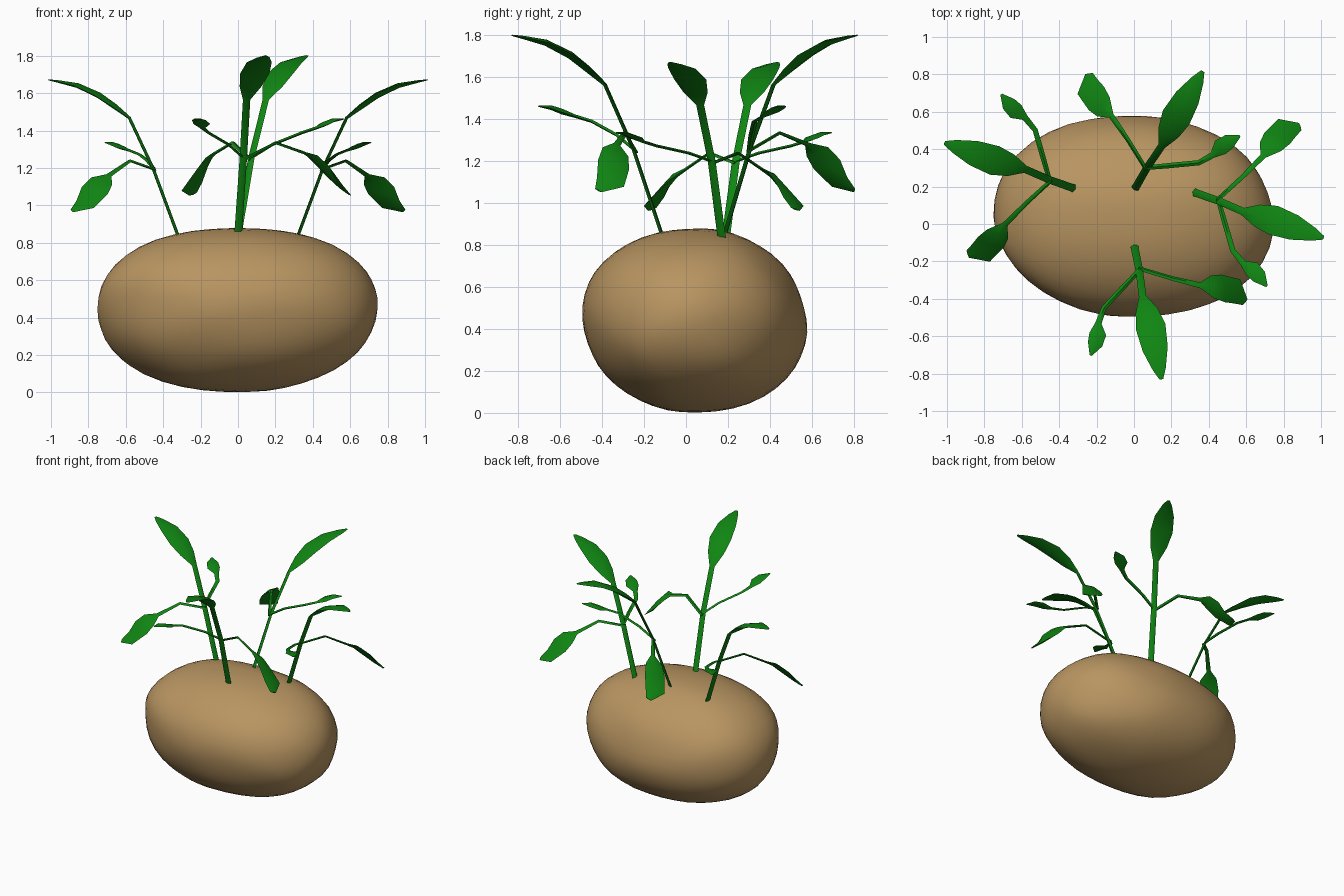
import bpy, bmesh, math
from mathutils import Vector, Matrix

cube = bpy.data.objects.get("Cube")
if cube:
    bpy.data.objects.remove(cube, do_unlink=True)


def material(name, rgb):
    m = bpy.data.materials.new(name)
    m.use_nodes = True
    m.diffuse_color = (*rgb, 1)
    m.node_tree.nodes["Principled BSDF"].inputs["Base Color"].default_value = (*rgb, 1)
    return m


skin = material("tan_skin", (0.48, 0.30, 0.12))
green = material("leaf_green", (0.005, 0.235, 0.006))


def finish(name, bm, mat, angle):
    bmesh.ops.recalc_face_normals(bm, faces=bm.faces)
    mesh = bpy.data.meshes.new(name)
    bm.to_mesh(mesh)
    bm.free()
    mesh.materials.append(mat)
    ob = bpy.data.objects.new(name, mesh)
    bpy.context.collection.objects.link(ob)
    bpy.ops.object.select_all(action='DESELECT')
    ob.select_set(True)
    bpy.context.view_layer.objects.active = ob
    bpy.ops.object.shade_smooth_by_angle(angle=math.radians(angle))


# Tuber: a boxy ellipsoid with a few shallow flattened patches
bm = bmesh.new()
bmesh.ops.create_icosphere(bm, subdivisions=4, radius=1)
POWER = 2.2
dents = [(Vector(d).normalized(), depth) for d, depth in (
    ((0, 0.8, 0.6), 0.05), ((0.2, -0.8, -0.6), 0.04), ((0.75, 0.65, 0.1), 0.035),
    ((-0.7, -0.6, -0.3), 0.05), ((0.8, 0.2, -0.6), 0.03), ((0, -0.35, 0.93), 0.02))]
for v in bm.verts:
    p = v.co.normalized()
    r = sum(abs(c) ** POWER for c in p) ** (-1 / POWER)
    for d, depth in dents:
        t = max(0, (p.dot(d) - 0.7) / 0.3)
        r -= depth * t * t * (3 - 2 * t)
    v.co = Vector((p.x * 0.752, p.y * 0.54, p.z * 0.442)) * r + Vector((0, 0.042, 0.444))
finish("tuber", bm, skin, 60)

# Sprout strands: (forward, sideways, height, half width, half thickness)
MAIN = [(0, 0, -0.01, 0.021, 0.009), (0.143, 0, 0.41, 0.02, 0.009),
        (0.28, -0.01, 0.72, 0.02, 0.009), (0.36, -0.005, 0.79, 0.06, 0.016),
        (0.45, 0, 0.86, 0.08, 0.018), (0.57, 0, 0.92, 0.068, 0.015),
        (0.68, 0, 0.945, 0.035, 0.008), (0.735, 0, 0.955, 0.01, 0.003)]
RISING = [(0.14, 0, 0.41, 0.012, 0.008), (0.206, -0.093, 0.48, 0.014, 0.008),
          (0.30, -0.225, 0.545, 0.014, 0.008), (0.374, -0.27, 0.57, 0.017, 0.008),
          (0.43, -0.285, 0.59, 0.045, 0.013), (0.48, -0.31, 0.61, 0.04, 0.011),
          (0.535, -0.345, 0.617, 0.006, 0.003)]
DROOPING = [(0.13, 0, 0.40, 0.012, 0.008), (0.216, 0.16, 0.49, 0.013, 0.008),
            (0.285, 0.305, 0.435, 0.017, 0.008), (0.305, 0.365, 0.40, 0.065, 0.014),
            (0.325, 0.42, 0.34, 0.078, 0.016), (0.355, 0.49, 0.255, 0.07, 0.012),
            (0.42, 0.52, 0.215, 0.022, 0.004)]


def strand(bm, points, place, roll, drop):
    path = [Vector(p[:3]) for p in points]
    rings = []
    for i, (_, _, _, half, thick) in enumerate(points):
        tangent = (path[min(i + 1, len(path) - 1)] - path[max(i - 1, 0)]).normalized()
        side = tangent.cross(Vector((0, 0, 1))).normalized()
        side.rotate(Matrix.Rotation(-math.radians(roll), 3, tangent))
        up = side.cross(tangent)
        # Side shoots sag progressively away from the stem
        sag = Vector((0, 0, drop * min(1, i / 2)))
        rings.append([bm.verts.new(place @ (path[i] - sag + o)) for o in
                      (side * half, up * thick, -side * half, -up * thick)])
    for a, b in zip(rings, rings[1:]):
        for k in range(4):
            n = (k + 1) % 4
            bm.faces.new((a[k], a[n], b[n], b[k]))
    bm.faces.new(rings[0])
    bm.faces.new(rings[-1])


# Four sprouts around the top, the two at the ends shorter with sagging shoots
for name, x, y, turn, height, drop in (
        ("front_sprout", 0, -0.11, -78.5, 1, 0),
        ("left_sprout", 0.32, 0.17, -19.4, 0.865, 0.05),
        ("back_sprout", 0, 0.18, 60, 1, 0),
        ("right_sprout", -0.32, 0.19, 160.6, 0.865, 0.05)):
    place = (Matrix.Translation((x, y, 0.845)) @ Matrix.Rotation(math.radians(turn), 4, 'Z')
             @ Matrix.Diagonal((1, 1, height, 1)))
    bm = bmesh.new()
    strand(bm, MAIN, place, 0, 0)
    strand(bm, RISING, place, 0, drop)
    strand(bm, DROOPING, place, 25, drop * 1.4)
    finish(name, bm, green, 50)
